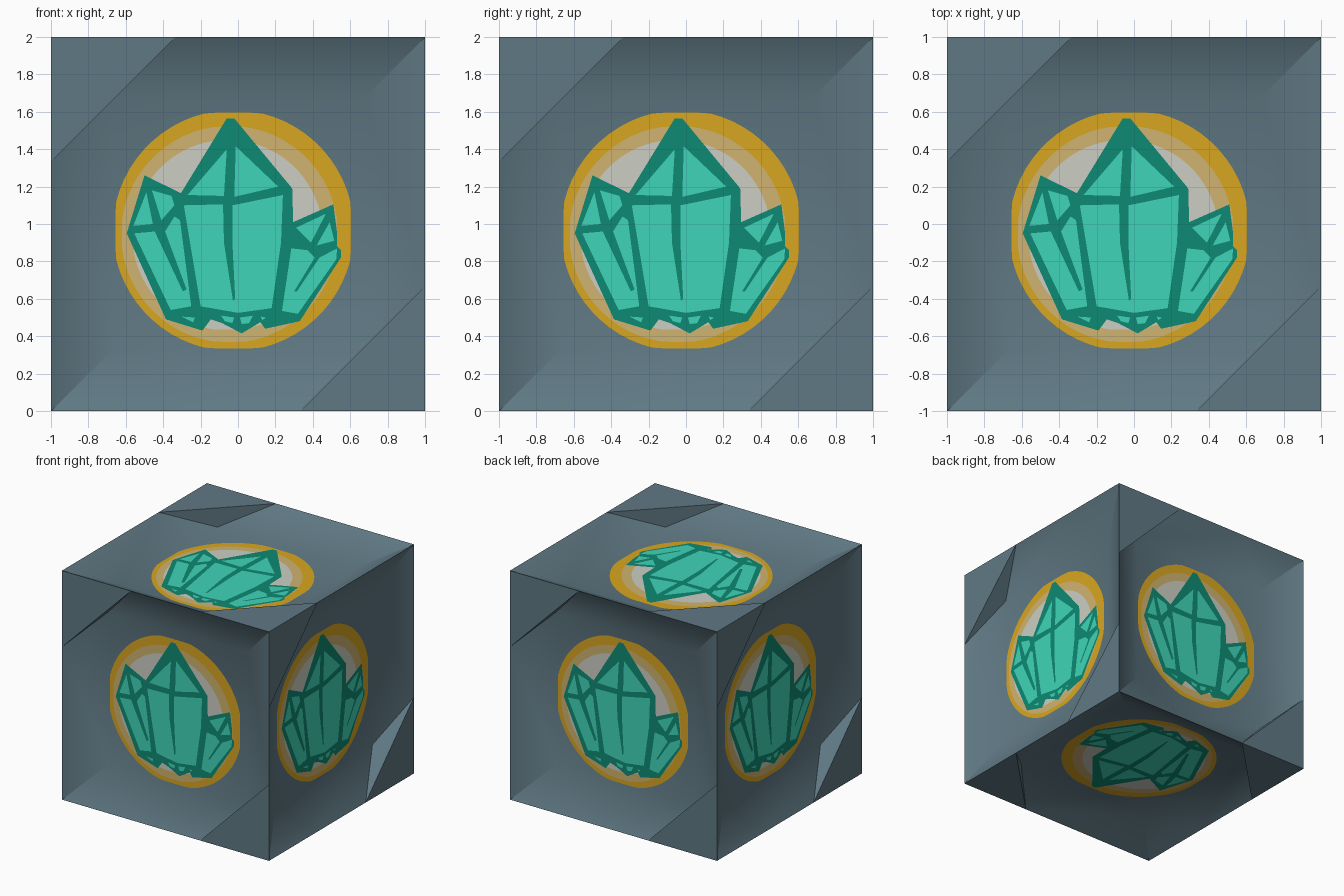
import bpy, bmesh, math
from mathutils import Vector

if "Cube" in bpy.data.objects:
    bpy.data.objects.remove(bpy.data.objects["Cube"])

T = 1 / 3              # rim points sit at thirds of every cube edge
INNER = 2 / 3          # half width of the sunken square on each side
DEPTH = 0.168          # how far the sunken square lies below the rim


def material(name, r, g, b):
    lin = lambda c: ((c / 255 + 0.055) / 1.055) ** 2.4
    m = bpy.data.materials.new(name)
    m.diffuse_color = (lin(r), lin(g), lin(b), 1)
    m.use_nodes = True
    m.node_tree.nodes["Principled BSDF"].inputs["Base Color"].default_value = m.diffuse_color
    return m


# normal, right, up, and fold direction for each of the six sides
SIDES = [((0, -1, 0), (1, 0, 0), (0, 0, 1), 1),
         ((0, 1, 0), (-1, 0, 0), (0, 0, 1), 1),
         ((1, 0, 0), (0, 1, 0), (0, 0, 1), 1),
         ((-1, 0, 0), (0, -1, 0), (0, 0, 1), 1),
         ((0, 0, 1), (1, 0, 0), (0, 1, 0), 1),
         ((0, 0, -1), (1, 0, 0), (0, -1, 0), -1)]


def finish(name, bm, mat):
    me = bpy.data.meshes.new(name)
    bm.to_mesh(me)
    bm.free()
    me.materials.append(mat)
    ob = bpy.data.objects.new(name, me)
    bpy.context.collection.objects.link(ob)
    bpy.context.view_layer.objects.active = ob
    ob.select_set(True)
    bpy.ops.object.shade_smooth_by_angle(angle=math.radians(32))
    ob.select_set(False)


def block(name, mat):
    """Cube with a sunken square on every side; two corners per side keep a flat rim flap."""
    bm = bmesh.new()
    for n, r, up, s in SIDES:
        n, r, up = Vector(n), Vector(r), Vector(up)

        def face(*pts):
            bm.faces.new([bm.verts.new(n * (1 - d) + r * x + up * y + Vector((0, 0, 1)))
                          for x, y, d in pts])
        quarter = [(-1, -1), (1, -1), (1, 1), (-1, 1)]
        inner = [(x * INNER, y * INNER, DEPTH) for x, y in quarter]
        face(*inner)
        for k, (x, y) in enumerate(quarter):
            px, py = quarter[k - 1]
            nx, ny = quarter[(k + 1) % 4]
            toward = lambda ax, ay: (x + (ax - x) * T, y + (ay - y) * T, 0)
            before, after = toward(px, py), toward(nx, ny)
            far = (nx + (x - nx) * T, ny + (y - ny) * T, 0)
            # sloping side
            face(after, far, inner[(k + 1) % 4], inner[k])
            # corner
            if x * y * s < 0:
                face(before, (x, y, 0), after)
                face(before, after, inner[k])
            else:
                face(before, (x, y, 0), inner[k])
                face((x, y, 0), after, inner[k])
    bmesh.ops.remove_doubles(bm, verts=bm.verts[:], dist=1e-4)
    finish(name, bm, mat)


def layer(name, polys, mat, lift):
    """Lay thin flat outlines on the sunken square of all six sides."""
    bm = bmesh.new()
    for n, r, up, s in SIDES:
        n, r, up = Vector(n), Vector(r), Vector(up)
        for poly in polys:
            f = bm.faces.new([bm.verts.new(n * (1 - DEPTH + lift) + r * x + up * y
                                           + Vector((0, 0, 1))) for x, y in poly])
            f.normal_update()
            if f.normal.dot(n) < 0:
                f.normal_flip()
    bmesh.ops.triangulate(bm, faces=bm.faces[:], ngon_method='EAR_CLIP')
    finish(name, bm, mat)


def disc(cx, cy, r, limit):
    """Circle whose four extremes are trimmed flat."""
    clip = lambda k: max(-limit, min(limit, k))
    angles = [math.tau * (i + 0.5) / 64 for i in range(64)]
    return [(cx + clip(r * math.cos(a)), cy + clip(r * math.sin(a))) for a in angles]


# Outline of the crystal cluster
cluster = [(-.06, .565), (-.02, .565), (.29, .19), (.295, .01), (.51, .105), (.53, -.05),
           (.53, -.12), (.55, -.14), (.55, -.18), (.33, -.52), (.145, -.56), (.12, -.525),
           (.02, -.585), (-.085, -.53), (-.145, -.51), (-.19, -.57), (-.385, -.51),
           (-.595, -.05), (-.5, .26), (-.305, .165)]

# Bright facets of the large middle crystal
middle = [[(-.06, .40), (-.075, .15), (-.27, .155)],
          [(-.012, .415), (.215, .2), (-.02, .145)],
          [(-.29, .1), (-.08, .105), (-.075, -.1), (-.027, -.41), (-.015, -.4), (-.03, -.1),
           (-.03, .1), (.24, .155), (.23, -.1), (.18, -.45), (0, -.475), (-.2, -.44)]]

# Bright facets of the left and right crystals
left = [[(-.49, .17), (-.455, 0), (-.56, -.01)],
        [(-.46, .18), (-.355, .15), (-.34, .1), (-.41, .02)],
        [(-.555, -.05), (-.445, -.04), (-.295, -.36), (-.275, -.35), (-.39, -.04),
         (-.34, .04), (-.31, .02), (-.25, -.44), (-.36, -.46)]]
right = [[(.31, -.02), (.47, .055), (.39, -.1)],
         [(.49, .01), (.515, -.09), (.42, -.115)],
         [(.285, -.13), (.37, -.14), (.41, -.18), (.3, -.36), (.315, -.36), (.435, -.18),
          (.53, -.13), (.525, -.19), (.32, -.48), (.235, -.465)]]

# Small chips along the base
chips = [[(-.09, -.49), (-.02, -.5), (-.03, -.53), (-.07, -.52)],
         [(.01, -.5), (.08, -.49), (.06, -.53), (.02, -.535)],
         [(.12, -.495), (.15, -.5), (.13, -.515)],
         [(-.3, -.495), (-.23, -.5), (-.24, -.525)]]

block("block", material("slate", 96, 121, 132))
layer("gold_disc", [disc(-.025, -.035, .645, .63)], material("gold", 216, 166, 32), .0015)
layer("tan_disc", [disc(-.045, -.055, .58, .575)], material("tan", 208, 180, 112), .003)
layer("pale_disc", [disc(-.055, -.06, .51, .505)], material("pale grey", 204, 207, 196), .0045)
layer("crystal_outline", [cluster], material("dark teal", 14, 138, 115), .006)
layer("crystal_facets", middle + left + right + chips, material("bright teal", 63, 213, 184), .0075)
